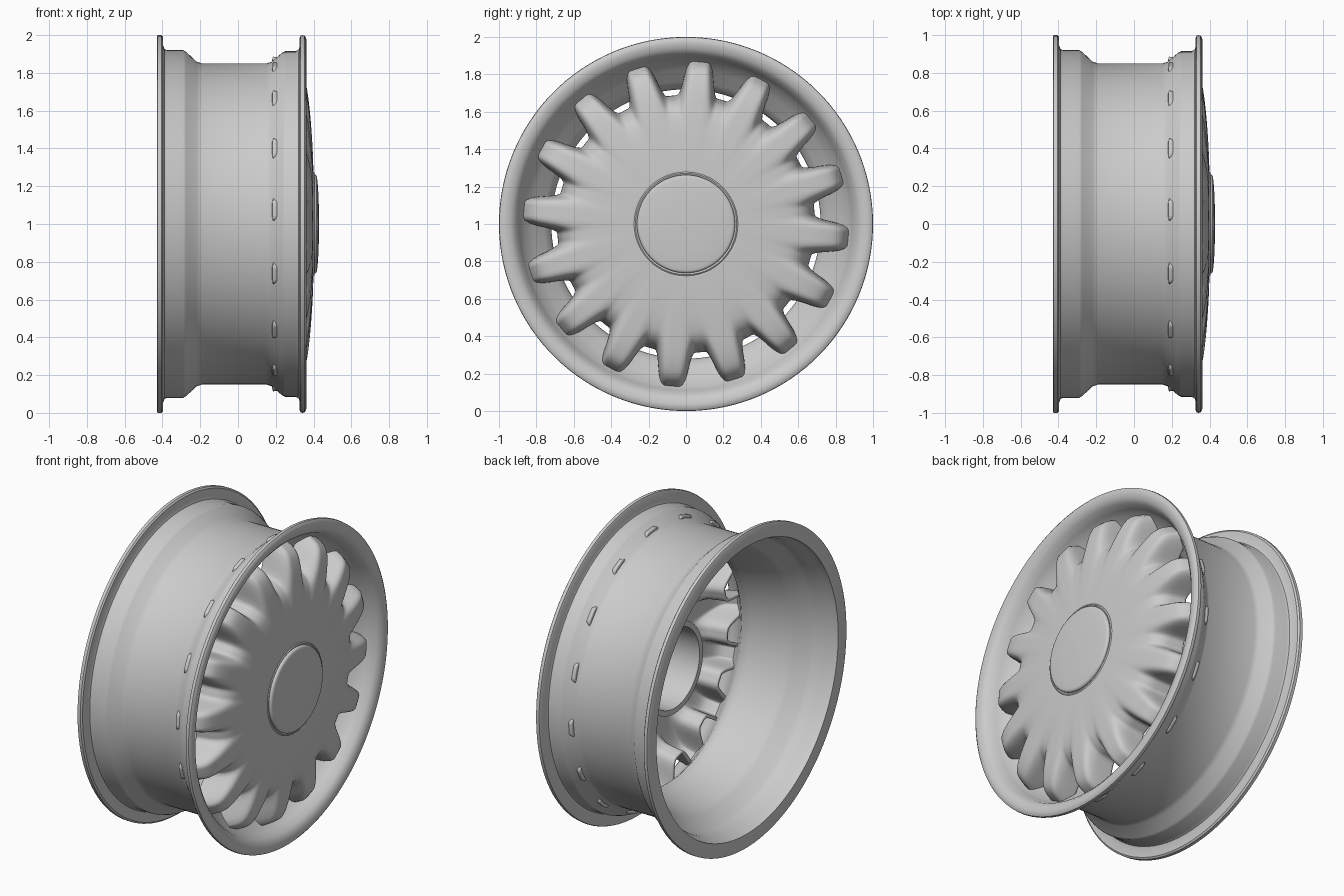
import bpy
import bmesh
from math import sin, cos, pi, radians

if "Cube" in bpy.data.objects:
    bpy.data.objects.remove(bpy.data.objects["Cube"], do_unlink=True)

metal = bpy.data.materials.new("silver_grey")
metal.use_nodes = True
grey = (0.6, 0.6, 0.6, 1)
metal.diffuse_color = grey
metal.node_tree.nodes["Principled BSDF"].inputs["Base Color"].default_value = grey

SPOKES = 16
FIRST_SPOKE = radians(-5)


def smooth_path(points, steps=4):
    """Catmull-Rom curve through (x, radius) points."""
    pts = [points[0]] + points + [points[-1]]
    out = []
    for a, b, c, d in zip(pts, pts[1:], pts[2:], pts[3:]):
        for k in range(steps):
            t = k / steps
            out.append(tuple(
                q + t * (r - p) / 2 + t * t * (p - 2.5 * q + 2 * r - s / 2)
                + t ** 3 * (1.5 * (q - r) + (s - p) / 2)
                for p, q, r, s in zip(a, b, c, d)))
    return out + [points[-1]]


def revolve(name, path_at, segments, closed=False, angle=35):
    """Sweep an (x, radius) path around the axle; the path may vary with angle."""
    bm = bmesh.new()
    rings = []
    for j in range(segments):
        a = FIRST_SPOKE + 2 * pi * j / segments
        rings.append([bm.verts.new((x, r * cos(a), 1 + r * sin(a)))
                      for x, r in path_at(a)])
    n = len(rings[0])
    for j, ring in enumerate(rings):
        after = rings[(j + 1) % segments]
        for i in range(n if closed else n - 1):
            k = (i + 1) % n
            bm.faces.new((ring[i], ring[k], after[k], after[i]))
    bmesh.ops.remove_doubles(bm, verts=bm.verts, dist=1e-5)
    if closed:
        bmesh.ops.recalc_face_normals(bm, faces=bm.faces)
    mesh = bpy.data.meshes.new(name)
    bm.to_mesh(mesh)
    bm.free()
    mesh.materials.append(metal)
    obj = bpy.data.objects.new(name, mesh)
    bpy.context.collection.objects.link(obj)
    bpy.ops.object.select_all(action="DESELECT")
    obj.select_set(True)
    bpy.context.view_layer.objects.active = obj
    bpy.ops.object.shade_smooth_by_angle(angle=radians(angle))
    return obj


# Rim: outer barrel with both flanges, then back along the inside
outer = [(-.43, .99), (-.425, 1), (-.405, 1), (-.397, .99), (-.396, .945), (-.39, .927),
         (-.375, .92), (-.29, .92), (-.275, .912), (-.22, .86), (-.19, .85),
         (.15, .85), (.175, .858), (.235, .908), (.25, .915), (.305, .915),
         (.32, .922), (.326, .94), (.326, .985), (.332, .997), (.34, 1)]
inner = [(.352, .998), (.361, .985), (.362, .965), (.355, .935), (.335, .91), (.29, .89),
         (.25, .87), (.2, .82), (.15, .76), (.12, .73), (.09, .72), (.05, .725),
         (-.17, .79), (-.2, .802), (-.27, .865), (-.3, .875), (-.36, .885),
         (-.39, .905), (-.43, .91)]
revolve("rim", lambda a: outer + inner, 128, closed=True)

# Spoked disc: a pressed sheet whose section alternates between ridge and valley
ridge = smooth_path([(.4, .26), (.394, .42), (.38, .6), (.36, .74),
                     (.325, .825), (.25, .87), (.185, .888)])
valley = smooth_path([(.4, .26), (.394, .4), (.382, .53), (.36, .61),
                      (.31, .66), (.24, .68), (.185, .69)])


def disc_path(a):
    wave = 0.5 + 0.5 * cos(SPOKES * (a - FIRST_SPOKE))
    t = min(1, max(0, (wave - 0.08) / 0.8))
    w = t * t * (3 - 2 * t)
    return [(v[0] + w * (p[0] - v[0]), v[1] + w * (p[1] - v[1]))
            for p, v in zip(ridge, valley)]


disc = revolve("spoked_disc", disc_path, SPOKES * 24, angle=50)
sheet = disc.modifiers.new("sheet_thickness", "SOLIDIFY")
sheet.thickness = 0.02
sheet.offset = -1

# Hub tube behind the disc
revolve("hub_tube", lambda a: [(.395, .25), (.395, .28), (.3, .285), (.08, .285),
                               (.08, .25)], 96, closed=True)

# Domed centre cap with a fine groove around it
dome = smooth_path([(.405, .262), (.413, .258), (.419, .24), (.426, .15), (.43, 0)])
revolve("centre_cap", lambda a: [(.38, 0), (.38, .262)] + dome, 96, closed=True)
revolve("cap_collar", lambda a: [(.385, .267), (.403, .267), (.404, .271),
                                 (.399, .278), (.385, .28)], 96, closed=True)
